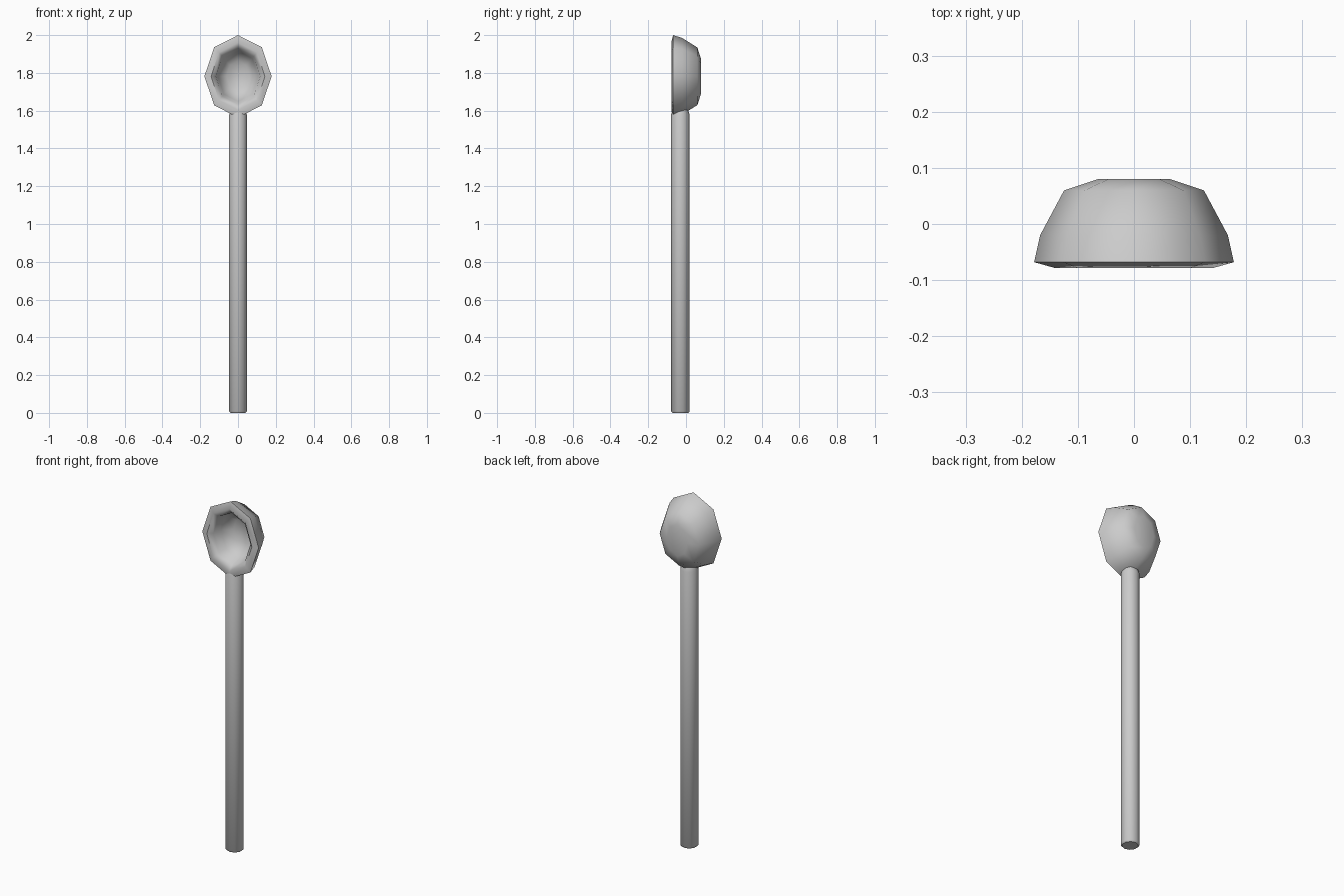
import bpy, bmesh, math

if "Cube" in bpy.data.objects:
    bpy.data.objects.remove(bpy.data.objects["Cube"])

grey = bpy.data.materials.new("plain grey")
grey.diffuse_color = (0.6, 0.6, 0.6, 1)
grey.use_nodes = True
grey.node_tree.nodes["Principled BSDF"].inputs["Base Color"].default_value = grey.diffuse_color


def finish(name, bm, angle):
    bmesh.ops.recalc_face_normals(bm, faces=bm.faces)
    mesh = bpy.data.meshes.new(name)
    bm.to_mesh(mesh)
    bm.free()
    mesh.materials.append(grey)
    obj = bpy.data.objects.new(name, mesh)
    bpy.context.collection.objects.link(obj)
    bpy.ops.object.select_all(action='DESELECT')
    obj.select_set(True)
    bpy.context.view_layer.objects.active = obj
    bpy.ops.object.shade_smooth_by_angle(angle=math.radians(angle))


def loft(name, rings, angle):
    """Join equal-sized rings of points and cap both ends."""
    bm = bmesh.new()
    loops = [[bm.verts.new(p) for p in ring] for ring in rings]
    n = len(loops[0])
    for a, b in zip(loops, loops[1:]):
        for i in range(n):
            j = (i + 1) % n
            bm.faces.new((a[i], a[j], b[j], b[i]))
    bm.faces.new(loops[0])
    bm.faces.new(loops[-1])
    finish(name, bm, angle)


# Spoon bowl: octagonal rings from the back, over the rim, to the hollow floor
def bowl_ring(sx, sz, y):
    pts = []
    for i in range(8):
        a = math.tau * i / 8
        pts.append((0.178 * sx * math.cos(a), y, 1.782 + 0.218 * sz * math.sin(a)))
    return pts


bowl = [(0.36, 0.42, 0.08), (0.70, 0.70, 0.06), (0.94, 0.93, -0.02),
        (1.0, 1.0, -0.068), (0.80, 0.82, -0.078), (0.66, 0.68, -0.055),
        (0.60, 0.61, 0.0), (0.34, 0.38, 0.045)]
loft("spoon_bowl", [bowl_ring(*r) for r in bowl], 60)


# Handle: straight rod with a small chamfer at the foot
def rod_ring(r, z):
    return [(r * math.cos(math.tau * (i + 0.5) / 10),
             -0.03 + r * math.sin(math.tau * (i + 0.5) / 10), z) for i in range(10)]


loft("handle", [rod_ring(0.042, 0), rod_ring(0.049, 0.008),
                rod_ring(0.049, 1.58), rod_ring(0.04, 1.605)], 50)
